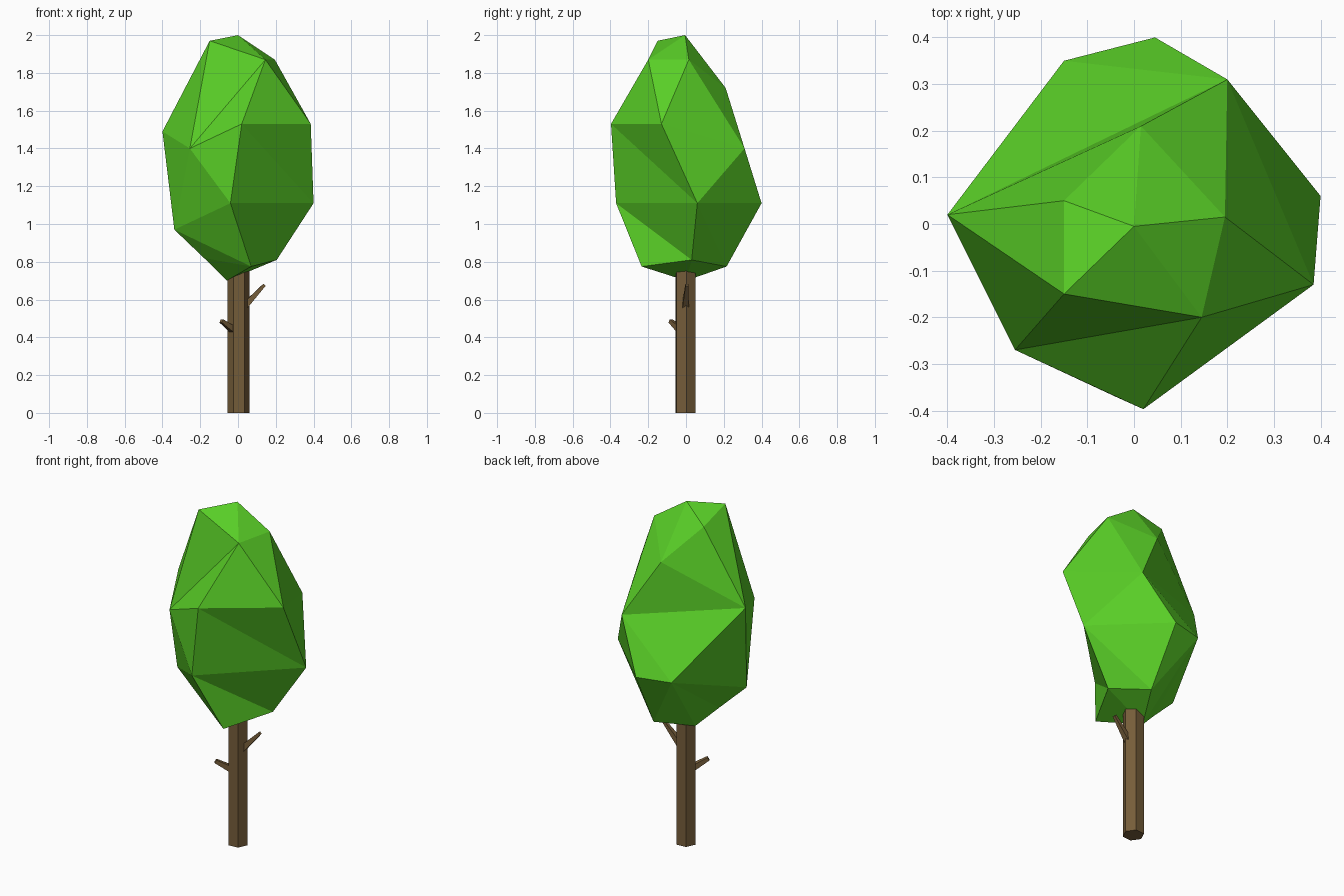
import bpy, bmesh, math
from mathutils import Vector

if "Cube" in bpy.data.objects:
    bpy.data.objects.remove(bpy.data.objects["Cube"])


def material(name, rgb):
    m = bpy.data.materials.new(name)
    m.diffuse_color = (*rgb, 1)
    m.use_nodes = True
    m.node_tree.nodes["Principled BSDF"].inputs["Base Color"].default_value = m.diffuse_color
    return m


def finish(bm, name, mat):
    bmesh.ops.recalc_face_normals(bm, faces=bm.faces[:])
    me = bpy.data.meshes.new(name)
    bm.to_mesh(me)
    bm.free()
    me.materials.append(mat)
    ob = bpy.data.objects.new(name, me)
    bpy.context.collection.objects.link(ob)
    return ob


def limb(name, start, end, r1, r2, sides, mat, turn=0):
    """Tapered prism between two points."""
    start, end = Vector(start), Vector(end)
    q = (end - start).to_track_quat('Z', 'Y')
    bm = bmesh.new()
    rings = []
    for p, r in ((start, r1), (end, r2)):
        angles = [turn + math.tau * i / sides for i in range(sides)]
        rings.append([bm.verts.new(p + q @ Vector((r * math.cos(a), r * math.sin(a), 0)))
                      for a in angles])
    for i in range(sides):
        j = (i + 1) % sides
        bm.faces.new((rings[0][i], rings[0][j], rings[1][j], rings[1][i]))
    for ring in rings:
        bm.faces.new(ring)
    return finish(bm, name, mat)


def bridge(bm, a, b, steps):
    """Triangle band between two closed rings; each step advances ring a or b."""
    i = j = 0
    for s in steps:
        a0, b0 = a[i % len(a)], b[j % len(b)]
        if s == 'a':
            i += 1
            bm.faces.new((a0, a[i % len(a)], b0))
        else:
            j += 1
            bm.faces.new((a0, b0, b[j % len(b)]))


green = material("leaf_green", (0.10, 0.62, 0.02))
brown = material("bark_brown", (0.18, 0.11, 0.042))

# Foliage: irregular five-sided rings from the crown down
bm = bmesh.new()
rings = [[bm.verts.new(p) for p in ring] for ring in (
    [(-.15, -.15, 1.97), (.145, -.20, 1.87), (.195, .015, 1.87), (.015, .21, 1.72), (-.15, .05, 1.91)],
    [(-.255, -.27, 1.40), (.02, -.397, 1.53), (.385, -.13, 1.53), (.20, .31, 1.40), (-.40, .02, 1.49)],
    [(-.04, -.37, 1.11), (.40, .06, 1.11), (.045, .40, 1.11), (-.15, .35, 1.11), (-.337, -.08, .97)],
    [(-.18, -.05, .82), (.07, -.235, .775), (.205, .03, .81), (.06, .215, .775), (-.06, 0, .70)],
)]
rings[2] = rings[2][-1:] + rings[2][:-1]
top = bm.verts.new((0, -.005, 2.0))
for i in range(5):
    bm.faces.new((top, rings[0][i], rings[0][(i + 1) % 5]))
for k, steps in enumerate(("abbababaab", "babaabbaba", "bababaabba")):
    bridge(bm, rings[k], rings[k + 1], steps)
low = rings[3]
for i in range(3):
    bm.faces.new((low[4], low[i], low[i + 1]))
finish(bm, "foliage", green)

# Trunk and two stub branches
limb("trunk", (.002, -.003, 0), (.002, -.003, .75), .058, .058, 6, brown, math.radians(5))
limb("right_branch", (.035, -.003, .565), (.14, .005, .678), .024, .011, 4, brown, math.pi / 4)
limb("left_branch", (-.02, -.025, .435), (-.088, -.082, .487), .024, .014, 4, brown, math.pi / 4)
